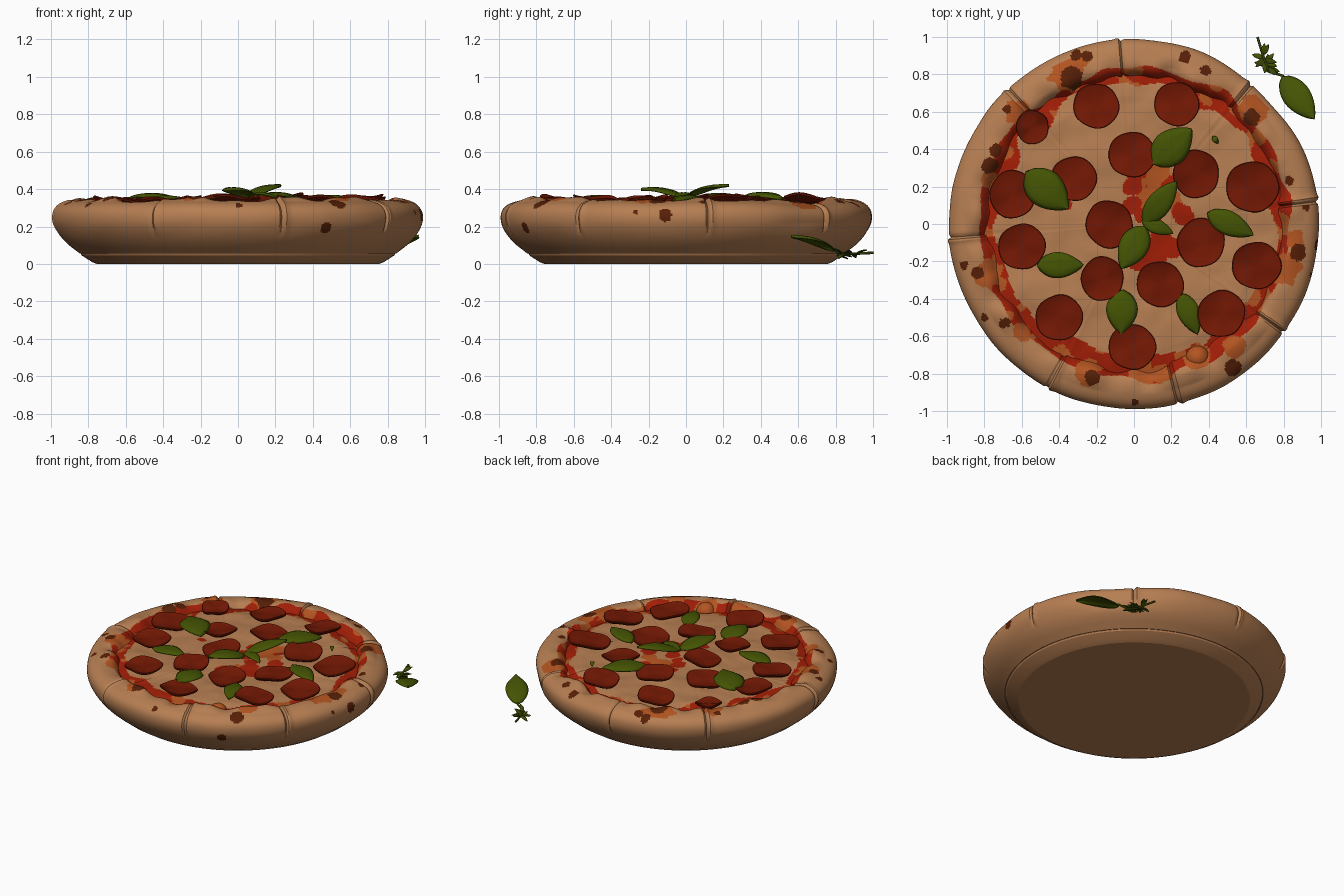
import bpy, bmesh, math, random
from mathutils import Vector, Matrix, noise

random.seed(4)
if "Cube" in bpy.data.objects:
    bpy.data.objects.remove(bpy.data.objects["Cube"])


def material(name, *rgb):
    m = bpy.data.materials.new(name)
    m.use_nodes = True
    m.diffuse_color = (*rgb, 1)
    m.node_tree.nodes["Principled BSDF"].inputs["Base Color"].default_value = (*rgb, 1)
    return m


DOUGH = material("baked dough", .47, .21, .085)
SAUCE = material("tomato sauce", .36, .013, .002)
TOASTED = material("toasted orange", .45, .09, .015)
CHAR = material("charred spot", .095, .014, .002)
MEAT = material("pepperoni red", .17, .009, .001)
LEAF = material("basil green", .058, .088, .001)
STEM = material("dark stem green", .04, .06, .002)


def finish(name, bm, mats, rule=None, angle=50):
    bmesh.ops.remove_doubles(bm, verts=bm.verts, dist=1e-5)
    bmesh.ops.recalc_face_normals(bm, faces=bm.faces)
    for f in bm.faces:
        f.material_index = rule(f.calc_center_median()) if rule else 0
    mesh = bpy.data.meshes.new(name)
    bm.to_mesh(mesh)
    bm.free()
    for m in mats:
        mesh.materials.append(m)
    ob = bpy.data.objects.new(name, mesh)
    bpy.context.collection.objects.link(ob)
    bpy.ops.object.select_all(action="DESELECT")
    ob.select_set(True)
    bpy.context.view_layer.objects.active = ob
    bpy.ops.object.shade_smooth_by_angle(angle=math.radians(angle))
    return ob


def grid(bm, rows, cols, point, wrap=False):
    """Quad sheet through point(row, col); wrap closes the columns."""
    vs = [[bm.verts.new(point(i, j)) for j in range(cols)] for i in range(rows)]
    for i in range(rows - 1):
        for j in range(cols if wrap else cols - 1):
            k = (j + 1) % cols
            bm.faces.new((vs[i][j], vs[i][k], vs[i + 1][k], vs[i + 1][j]))


def rounded(points, times=3):
    for _ in range(times):
        out = [points[0]]
        for a, b in zip(points, points[1:]):
            a, b = Vector(a), Vector(b)
            out += [a.lerp(b, .25), a.lerp(b, .75)]
        points = out + [points[-1]]
    return points


def blotch(p, scale, shift=0):
    return noise.noise(Vector((p.x * scale + shift, p.y * scale, shift)))


def near(p, spots):
    ragged = 1 + .35 * blotch(p, 20)
    return any(math.hypot(p.x - x, p.y - y) < r * ragged for x, y, r in spots)


# slice cuts around the rim
CUTS = [math.radians(a) for a in (94, 50, 7, -36, -76, -118, -176, 133)]


def cut_offset(a):
    total = 0
    for c in CUTS:
        d = (a - c + math.pi) % math.tau - math.pi
        total += .007 * math.exp(-((d - .022) / .016) ** 2) - .014 * math.exp(-(d / .008) ** 2)
    return total


# crust: turned profile, wavy and pinched at the cuts
base = [(0, 0), (.755, 0), (.78, .01), (.835, .045), (.84, .055)]
tube = [(.845, .055), (.93, .12), (.985, .2), (.992, .27), (.962, .315), (.9, .338),
        (.84, .338), (.81, .32), (.78, .28), (.72, .27)]
profile = [Vector(p) for p in base + rounded(tube)]
SEG = 520
core = Vector((.89, .21))


def crust_point(i, j):
    a = j / SEG * math.tau
    p = profile[i].copy()
    if i >= len(base):
        grow = min(1, max(0, (p.y - .14) / .08))
        q = Vector((math.cos(a), math.sin(a), p.y))
        lump = .007 * noise.noise(q * 4) - .018 * math.exp(-((a - .82) / .3) ** 2)
        inner = min(1, max(0, (.91 - p.x) / .06)) if p.y > .27 else 0
        lump += inner * (.004 + .034 * noise.noise(q * 6))
        p += (p - core).normalized() * grow * (cut_offset(a) + lump)
    return p.x * math.cos(a), p.x * math.sin(a), p.y


char_spots = [(-.33, .78, .06), (-.31, .9, .03), (-.25, .9, .03), (-.68, .61, .022), (-.74, .39, .035),
              (-.77, .31, .045), (.27, .89, .032), (.38, .82, .028), (.63, .57, .042),
              (.88, -.15, .045), (.53, -.77, .045), (-.22, -.82, .042), (-.69, -.53, .028),
              (-.8, -.5, .022), (-.91, -.22, .025), (-.84, -.26, .035), (0, -.955, .018),
              (.83, .23, .025), (.92, .09, .018)]
side_spots = [(.47, -.86, .19, .032), (.97, -.11, .26, .036), (.95, -.27, .28, .015)]
warm_spots = [(.34, -.71, .07), (-.36, .8, .09), (.8, -.24, .09), (-.78, -.27, .08), (.64, .62, .08),
              (.54, -.66, .06), (-.62, .6, .07), (-.25, -.79, .07), (.86, -.08, .05), (-.3, .89, .06),
              (-.6, -.58, .05), (.15, -.8, .05), (-.77, .24, .05)]


def crust_rule(p):
    r = math.hypot(p.x, p.y)
    if p.z > .28 and near(p, char_spots):
        return 3
    if any((p - Vector(s[:3])).length < s[3] for s in side_spots):
        return 3
    if p.z > .25 and r < .95:
        if near(p, warm_spots):
            return 2
        if r < .83 + .06 * blotch(p, 5, 3):
            return 2 if blotch(p, 8, 8) > .2 else 1
    return 0


bm = bmesh.new()
grid(bm, len(profile), SEG, crust_point, True)
finish("crust", bm, [DOUGH, SAUCE, TOASTED, CHAR], crust_rule, 21)

# cheese bed with sauce showing through
RINGS, AROUND = 80, 360
bare = [(-.01, .2, .05), (-.01, .1, .05), (.0, .26, .04), (.14, -.08, .06), (.2, -.13, .06),
        (.02, -.2, .05), (.26, .05, .06), (.12, -.18, .06), (-.36, .1, .03), (.1, .0, .05),
        (.04, .05, .04)]
melted = [(.12, .23, .09), (.08, .14, .07), (.08, -.13, .05), (.2, .13, .05), (.15, .3, .04)]


def cheese_height(x, y):
    r, a = math.hypot(x, y), math.atan2(y, x)
    z = .312 + .016 * noise.noise(Vector((x * 4, y * 4, 2))) + .006 * noise.noise(Vector((x * 10, y * 10, 5)))
    return z + .6 * cut_offset(a) * min(1, r * r) - .02 * max(0, (r - .68) / .14)


def cheese_point(i, j):
    r, a = .83 * i / (RINGS - 1), j / AROUND * math.tau
    x, y = r * math.cos(a), r * math.sin(a)
    return x, y, cheese_height(x, y)


def cheese_rule(p):
    if near(p, bare):
        return 1
    if near(p, warm_spots) or near(p, melted):
        return 2 if blotch(p, 12, 4) > -.25 else 1
    if math.hypot(p.x, p.y) > .735 + .1 * blotch(p, 5):
        return 2 if blotch(p, 9, 8) > .22 else 1
    return 0


bm = bmesh.new()
grid(bm, RINGS, AROUND, cheese_point, True)
finish("cheese_bed", bm, [DOUGH, SAUCE, TOASTED], cheese_rule)

# toasted bubble in the cheese
bm = bmesh.new()
bmesh.ops.create_icosphere(bm, subdivisions=3, radius=.065,
                           matrix=Matrix.Translation((.34, -.715, .285)))
finish("cheese_bubble", bm, [TOASTED])

# pepperoni: thin cupped slices
slices = [(-.2, .63, .122), (.23, .64, .12), (-.545, .52, .09), (-.01, .37, .125), (-.32, .24, .122),
          (.33, .27, .127), (.635, .2, .14), (-.65, .16, .127), (-.13, 0, .128), (-.6, -.12, .125),
          (.36, -.1, .13), (.655, -.22, .13), (-.17, -.29, .117), (.14, -.32, .125),
          (-.4, -.5, .125), (.465, -.48, .127), (-.01, -.66, .125)]
cup = [(0, .008), (.5, .01), (.85, .016), (.97, .021), (1, .017), (.97, .008), (.8, -.004), (0, -.012)]
for n, (x, y, size) in enumerate(slices):
    tilt = Matrix.Rotation(random.uniform(-.12, .12), 4, "X") @ Matrix.Rotation(random.uniform(-.12, .12), 4, "Y")
    place = Matrix.Translation((x, y, cheese_height(x, y) + .02)) @ tilt
    phase = random.uniform(0, 6)

    def slice_point(i, j):
        a = j / 40 * math.tau
        r, z = cup[i]
        z += .008 * r * math.sin(3 * a + phase)
        r *= size * (1 + .025 * math.sin(2 * a + phase) + .015 * math.sin(5 * a + phase))
        return place @ Vector((r * math.cos(a), r * math.sin(a), z))

    bm = bmesh.new()
    grid(bm, len(cup), 40, slice_point, True)
    finish(f"pepperoni_{n + 1}", bm, [MEAT], angle=35)


def leaf(name, start, end, width, arch=.02, mat=LEAF):
    """Pointed blade with a creased midrib, arched along its length."""
    s, e = Vector(start), Vector(end)
    side = (e - s).cross(Vector((0, 0, 1))).normalized()

    def leaf_point(i, j):
        u, v = i / 14, j / 4 - 1
        half = width / 2 * math.sin(math.pi * u ** .85) ** .75 if 0 < i < 14 else .001
        z = arch * math.sin(math.pi * u) - .16 * width * v * v + .07 * width * abs(v)
        return s.lerp(e, u) + side * v * half + Vector((0, 0, z))

    bm = bmesh.new()
    grid(bm, 15, 9, leaf_point)
    ob = finish(name, bm, [mat])
    thick = ob.modifiers.new("thickness", "SOLIDIFY")
    thick.thickness = .006


# basil leaves on top
leaf("basil_leaf_1", (.1, .32, .365), (.31, .51, .36), .19)
leaf("basil_leaf_2", (-.58, .28, .355), (-.35, .08, .36), .2)
leaf("basil_leaf_3", (.05, 0, .365), (.23, .23, .425), .13)
leaf("basil_leaf_4", (.06, -.01, .365), (-.07, -.24, .405), .16)
leaf("basil_leaf_5", (.04, .02, .365), (.21, -.05, .36), .08)
leaf("basil_leaf_6", (.39, .06, .35), (.64, -.06, .345), .13)
leaf("basil_leaf_7", (-.52, -.22, .34), (-.27, -.22, .35), .14)
leaf("basil_leaf_8", (-.06, -.35, .345), (-.07, -.59, .35), .17)
leaf("basil_leaf_9", (.25, -.37, .345), (.34, -.59, .34), .12)
leaf("basil_bit", (.42, .47, .325), (.45, .43, .325), .03)

# loose sprig beside the crust
leaf("sprig_leaf", (.79, .79, .08), (.965, .56, .155), .15)
path = [Vector(p) for p in [(.66, 1, .06), (.69, .9, .055), (.72, .82, .05), (.8, .79, .08)]]
for n, (a, b) in enumerate(zip(path, path[1:])):
    bm = bmesh.new()
    turn = (b - a).to_track_quat("Z", "Y").to_matrix().to_4x4()
    bmesh.ops.create_cone(bm, cap_ends=True, segments=8, radius1=.007, radius2=.007,
                          depth=(b - a).length, matrix=Matrix.Translation((a + b) / 2) @ turn)
    finish(f"sprig_stem_{n + 1}", bm, [STEM])
for n in range(16):
    root = path[1].lerp(path[2], random.uniform(-.1, 1.2))
    a = random.uniform(0, math.tau)
    tip = root + Vector((.065 * math.cos(a), .065 * math.sin(a), random.uniform(-.02, .035)))
    leaf(f"sprig_blade_{n + 1}", root, tip, .028, .005, LEAF if n % 2 else STEM)
